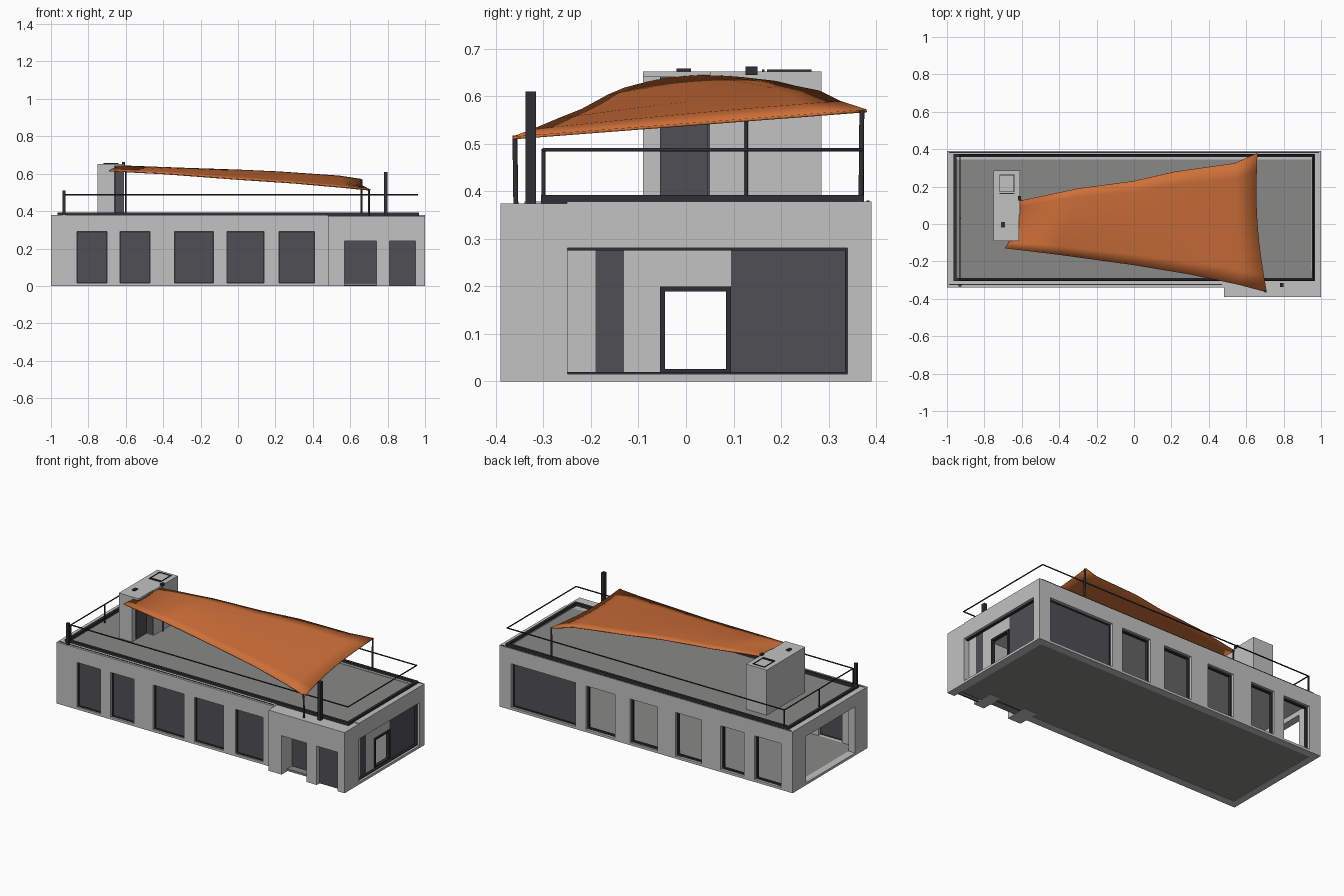
import bpy, bmesh, math
from mathutils import Vector

if "Cube" in bpy.data.objects:
    bpy.data.objects.remove(bpy.data.objects["Cube"])


def material(name, color):
    m = bpy.data.materials.new(name)
    m.use_nodes = True
    m.diffuse_color = (*color, 1)
    m.node_tree.nodes["Principled BSDF"].inputs["Base Color"].default_value = (*color, 1)
    return m


PLASTER = material("light plaster", (0.54, 0.54, 0.54))
DECK = material("roof grey", (0.25, 0.25, 0.24))
GLASS = material("dark glass", (0.08, 0.08, 0.09))
METAL = material("dark metal", (0.03, 0.03, 0.035))
CANVAS = material("orange canvas", (0.62, 0.16, 0.04))


def finish(name, bm, mat):
    bmesh.ops.recalc_face_normals(bm, faces=bm.faces)
    mesh = bpy.data.meshes.new(name)
    bm.to_mesh(mesh)
    bm.free()
    mesh.materials.append(mat)
    ob = bpy.data.objects.new(name, mesh)
    bpy.context.collection.objects.link(ob)
    return ob


def boxes(name, spans, mat):
    """One object from boxes given as ((x0, x1), (y0, y1), (z0, z1))."""
    bm = bmesh.new()
    for span in spans:
        verts = bmesh.ops.create_cube(bm, size=1)["verts"]
        for v in verts:
            v.co = Vector([(a + b) / 2 + c * (b - a) for (a, b), c in zip(span, v.co)])
    return finish(name, bm, mat)


def place(along_x, run, depth, height):
    return (run, depth, height) if along_x else (depth, run, height)


def wall(name, along_x, run, depth, openings, sill, head, top):
    """Piers, sills and lintels around a row of openings."""
    spans, start = [], run[0]
    for a, b in sorted(openings):
        spans.append(place(along_x, (start, a), depth, (0, top)))
        spans.append(place(along_x, (a, b), depth, (head, top)))
        if sill > 0:
            spans.append(place(along_x, (a, b), depth, (0, sill)))
        start = b
    spans.append(place(along_x, (start, run[1]), depth, (0, top)))
    return boxes(name, spans, PLASTER)


def frame(name, along_x, run, depth, height, w, mat):
    """Four thin bars around an opening."""
    (a, b), (c, d) = run, height
    parts = [((a, a + w), (c, d)), ((b - w, b), (c, d)),
             ((a + w, b - w), (d - w, d)), ((a + w, b - w), (c, c + w))]
    return boxes(name, [place(along_x, r, depth, h) for r, h in parts], mat)


def tube(name, points, radius, mat, closed=False):
    curve = bpy.data.curves.new(name, "CURVE")
    curve.dimensions = "3D"
    curve.bevel_depth = radius
    curve.bevel_resolution = 1
    curve.use_fill_caps = True
    spline = curve.splines.new("POLY")
    spline.points.add(len(points) - 1)
    for p, co in zip(spline.points, points):
        p.co = (*co, 1)
    spline.use_cyclic_u = closed
    curve.materials.append(mat)
    ob = bpy.data.objects.new(name, curve)
    bpy.context.collection.objects.link(ob)
    return ob


TOP = 0.378
SILL = 0.015

# Floor and roof slabs
boxes("floor_slab", [((-0.99, 0.99), (-0.335, 0.385), (0.002, SILL))], DECK)
boxes("ceiling", [((-0.96, 0.96), (-0.3, 0.35), (0.33, 0.36))], PLASTER)
boxes("roof_deck", [((-0.96, 0.96), (-0.3, 0.37), (0.36, 0.374))], DECK)

# Outer walls
front = [(-0.86, -0.70), (-0.63, -0.47), (-0.34, -0.13), (-0.06, 0.14), (0.22, 0.41)]
porch = [(0.57, 0.74), (0.81, 0.95)]
back = [(-0.92, -0.74), (-0.67, -0.51), (-0.38, -0.20), (-0.08, 0.11), (0.21, 0.41)]
back_wide = (0.48, 0.92)
wall("front_wall", True, (-1, 0.48), (-0.34, -0.29), front, SILL, 0.29, TOP)
wall("porch_wall", True, (0.48, 1), (-0.39, -0.25), porch, 0, 0.24, 0.374)
wall("back_wall", True, (-1, 1), (0.345, 0.39), back + [back_wide], SILL, 0.285, TOP)
wall("right_wall", False, (-0.25, 0.345), (0.95, 1), [(-0.249, 0.34)], SILL, 0.28, TOP)
wall("left_wall", False, (-0.29, 0.345), (-1, -0.955), [(-0.22, 0.26)], SILL, 0.30, TOP)

# Window panes and frames
for i, run in enumerate(front):
    boxes(f"front_pane_{i}", [(run, (-0.322, -0.314), (SILL, 0.29))], GLASS)
    frame(f"front_frame_{i}", True, run, (-0.328, -0.312), (SILL, 0.29), 0.005, METAL)
for i, run in enumerate(back):
    frame(f"back_frame_{i}", True, run, (0.36, 0.374), (SILL, 0.285), 0.009, METAL)
boxes("back_wide_pane", [(back_wide, (0.36, 0.367), (SILL, 0.285))], GLASS)
frame("back_wide_frame", True, back_wide, (0.357, 0.372), (SILL, 0.285), 0.007, METAL)
boxes("porch_door", [((0.57, 0.74), (-0.29, -0.282), (0, 0.24))], GLASS)
boxes("porch_pane", [((0.81, 0.95), (-0.362, -0.354), (0, 0.24))], GLASS)

# Glazed right end with an open doorway
end = (0.955, 0.965)
boxes("end_panel", [(end, (-0.30, -0.19), (SILL, 0.28)),
                    (end, (-0.13, -0.055), (SILL, 0.28)),
                    (end, (-0.055, 0.095), (0.2, 0.28))], PLASTER)
boxes("end_glass", [(end, (-0.19, -0.13), (SILL, 0.28)),
                    (end, (0.095, 0.34), (SILL, 0.28))], GLASS)
frame("end_door_frame", False, (-0.055, 0.095), (0.95, 0.972), (SILL, 0.2), 0.011, METAL)
frame("end_opening_frame", False, (-0.30, 0.34), (0.97, 0.985), (SILL, 0.28), 0.005, METAL)
boxes("end_corner", [((0.95, 1), (-0.39, -0.30), (0, 0.374))], PLASTER)

# Dark curb around the roof
cx, cy, cz = (-0.965, 0.967), (-0.305, 0.375), (0.37, 0.392)
boxes("roof_curb", [(cx, (y, y + 0.016), cz) for y in (cy[0], cy[1] - 0.016)]
      + [((x, x + 0.016), cy, cz) for x in (cx[0], cx[1] - 0.016)], METAL)
boxes("parapet_groove", [((-0.99, 0.47), (-0.327, -0.321), (TOP, TOP + 0.002)),
                         ((-0.99, 0.99), (0.38, 0.386), (TOP, TOP + 0.002))], METAL)

# Roof railing
loop = [(-0.93, -0.30, 0.487), (0.96, -0.30, 0.487), (0.96, 0.37, 0.487), (-0.93, 0.37, 0.487)]
tube("railing", loop, 0.004, METAL, True)
for i, (x, y) in enumerate([(-0.93, -0.30), (-0.93, 0.03), (-0.93, 0.37)]):
    tube(f"railing_post_{i}", [(x, y, 0.37), (x, y, 0.489)], 0.005, METAL)
boxes("corner_post", [((-0.937, -0.921), (-0.335, -0.32), (0.37, 0.51))], METAL)

# Awning posts and mast
tube("awning_post_front", [(0.70, -0.358, 0.37), (0.70, -0.36, 0.517)], 0.006, METAL)
tube("awning_post_back", [(0.66, 0.368, 0.37), (0.66, 0.37, 0.57)], 0.006, METAL)
tube("awning_post_house", [(-0.60, 0.127, 0.37), (-0.60, 0.127, 0.632)], 0.004, METAL)
boxes("mast", [((0.78, 0.80), (-0.338, -0.316), (0.36, 0.61))], METAL)

# Roof stair house
boxes("stair_house", [((-0.75, -0.66), (-0.09, 0.285), (0.37, 0.652)),
                      ((-0.66, -0.61), (0.05, 0.285), (0.37, 0.652)),
                      ((-0.66, -0.615), (-0.09, 0.05), (0.64, 0.652))], PLASTER)
boxes("stair_door", [((-0.66, -0.654), (-0.055, 0.05), (0.38, 0.64)),
                     ((-0.655, -0.612), (0.044, 0.05), (0.38, 0.64))], GLASS)
frame("stair_hatch", True, (-0.72, -0.64), (0.16, 0.165), (0.652, 0.656), 0.002, METAL)
boxes("hatch_rim", [((-0.72, -0.64), (y, y + 0.004), (0.652, 0.656)) for y in (0.17, 0.26)]
      + [((x, x + 0.004), (0.17, 0.264), (0.652, 0.656)) for x in (-0.72, -0.644)], METAL)
boxes("roof_vent", [((-0.71, -0.69), (-0.02, 0.01), (0.652, 0.658))], METAL)
boxes("awning_hook", [((-0.62, -0.605), (0.125, 0.15), (0.645, 0.662))], METAL)

# Awning: stations of front edge x, y, z and back edge x, y, z
stations = [(-0.69, -0.13, 0.618, -0.63, 0.12, 0.640),
            (-0.40, -0.165, 0.603, -0.30, 0.19, 0.632),
            (0.00, -0.22, 0.573, 0.00, 0.23, 0.622),
            (0.30, -0.27, 0.553, 0.22, 0.28, 0.612),
            (0.56, -0.325, 0.530, 0.54, 0.325, 0.590),
            (0.71, -0.365, 0.515, 0.66, 0.38, 0.572)]
bm = bmesh.new()
steps = 8
rows = []
for k, s in enumerate(stations):
    a, b = Vector(s[:3]), Vector(s[3:])
    row = []
    for j in range(steps + 1):
        t = j / steps
        p = a.lerp(b, t)
        bow = math.sin(math.pi * t)
        p.z += 0.014 * bow * (1 - k / 5)
        p.x += (-0.025 if k == 5 else 0.03 if k == 0 else 0) * bow
        row.append(bm.verts.new(p))
    rows.append(row)
for r, q in zip(rows, rows[1:]):
    for j in range(steps):
        bm.faces.new((r[j], q[j], q[j + 1], r[j + 1]))
awning = finish("awning", bm, CANVAS)
solid = awning.modifiers.new("thickness", "SOLIDIFY")
solid.thickness = 0.006
for face in awning.data.polygons:
    face.use_smooth = True
